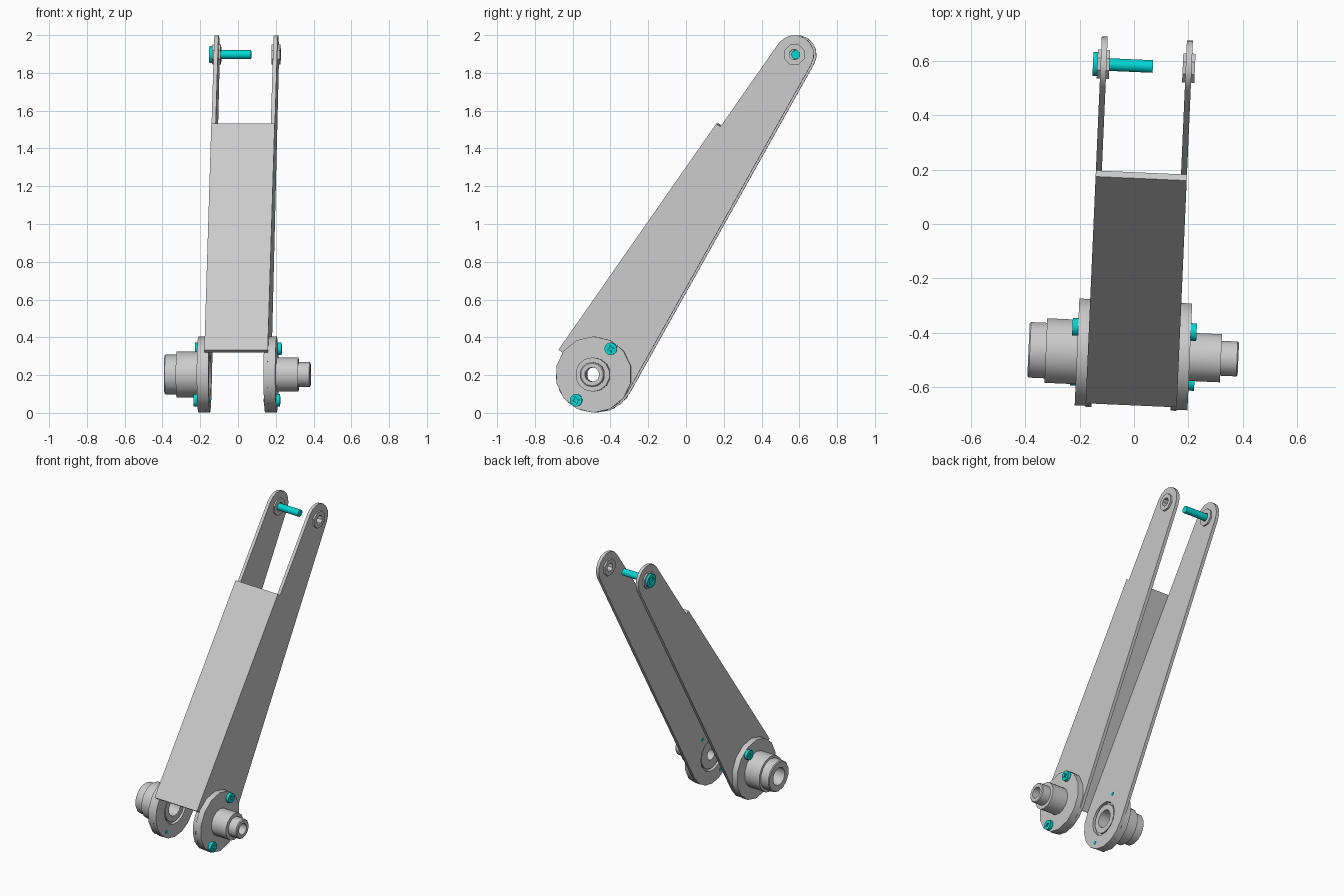
import bpy, bmesh
from math import sin, cos, pi, atan2, acos, hypot, radians
from mathutils import Matrix

if "Cube" in bpy.data.objects:
    bpy.data.objects.remove(bpy.data.objects["Cube"])

# The whole arm is turned slightly about z
PLACE = Matrix.Translation((0.019, 0, 0)) @ Matrix.Rotation(-0.044, 4, 'Z')
LOW, LOW_R = (-0.481, 0.203), 0.202      # axle centre (y, z) and plate radius
TOP, TOP_R = (0.582, 1.897), 0.103       # pin centre (y, z) and plate radius
IN, OUT = 0.146, 0.168                   # side plate faces

teal = bpy.data.materials.new("teal_metal")
teal.diffuse_color = (0.0, 0.68, 0.66, 1)
teal.use_nodes = True
teal.node_tree.nodes["Principled BSDF"].inputs["Base Color"].default_value = teal.diffuse_color


def add(name, mesh, mat=None):
    ob = bpy.data.objects.new(name, mesh)
    bpy.context.collection.objects.link(ob)
    ob.matrix_world = PLACE
    if mat:
        mesh.materials.append(mat)
    bpy.ops.object.select_all(action='DESELECT')
    ob.select_set(True)
    bpy.context.view_layer.objects.active = ob
    bpy.ops.object.shade_smooth_by_angle(angle=radians(32))
    return ob


def lathe(name, side, centre, profile, segs, closed=False, star=(), mat=None):
    """Turn (x, radius) points about an x axis; side mirrors it, star marks cross-shaped rings."""
    bm = bmesh.new()
    rings = []
    for k, (x, r) in enumerate(profile):
        ring = []
        for i in range(segs):
            a = 2 * pi * (i + 0.5) / segs
            q = r * (0.4 if k in star and i % 4 else 1)
            ring.append(bm.verts.new((side * x, centre[0] + q * cos(a), centre[1] + q * sin(a))))
        rings.append(ring)
    for k in range(len(rings) if closed else len(rings) - 1):
        a, b = rings[k], rings[(k + 1) % len(rings)]
        for i in range(segs):
            j = (i + 1) % segs
            bm.faces.new((a[i], a[j], b[j], b[i]))
    bmesh.ops.remove_doubles(bm, verts=bm.verts, dist=1e-5)
    bmesh.ops.recalc_face_normals(bm, faces=bm.faces)
    me = bpy.data.meshes.new(name)
    bm.to_mesh(me)
    bm.free()
    return add(name, me, mat)


def arc(c, r, a0, a1, n):
    return [(c[0] + r * cos(a0 + (a1 - a0) * i / n), c[1] + r * sin(a0 + (a1 - a0) * i / n))
            for i in range(n + 1)]


def plate(name, x0, x1, loops):
    """Flat sheet in the y-z plane with holes, from x0 to x1."""
    cu = bpy.data.curves.new(name + "_outline", 'CURVE')
    cu.dimensions, cu.fill_mode, cu.extrude = '2D', 'BOTH', abs(x1 - x0) / 2
    for pts in loops:
        sp = cu.splines.new('POLY')
        sp.points.add(len(pts) - 1)
        for p, (y, z) in zip(sp.points, pts):
            p.co = (y, z, 0, 1)
        sp.use_cyclic_u = True
    tmp = bpy.data.objects.new(name + "_outline", cu)
    bpy.context.collection.objects.link(tmp)
    bpy.context.view_layer.update()
    dg = bpy.context.evaluated_depsgraph_get()
    me = bpy.data.meshes.new_from_object(tmp.evaluated_get(dg))
    bpy.data.objects.remove(tmp)
    me.transform(Matrix(((0, 0, 1, (x0 + x1) / 2), (1, 0, 0, 0), (0, 1, 0, 0), (0, 0, 0, 1))))
    bm = bmesh.new()
    bm.from_mesh(me)
    bmesh.ops.remove_doubles(bm, verts=bm.verts, dist=1e-5)
    bmesh.ops.recalc_face_normals(bm, faces=bm.faces)
    bm.to_mesh(me)
    bm.free()
    return add(name, me)


# Side plate outline: two arcs joined by their outer tangents
dy, dz = TOP[0] - LOW[0], TOP[1] - LOW[1]
mid = atan2(dz, dy)
spread = acos((LOW_R - TOP_R) / hypot(dy, dz))
outline = (arc(TOP, TOP_R, mid - spread, mid + spread, 8)
           + arc(LOW, LOW_R, mid + spread, mid + 2 * pi - spread, 9))
axle_hole = arc(LOW, 0.112, 0, 2 * pi * 13 / 14, 13)
pin_hole = arc(TOP, 0.045, 0, 2 * pi * 7 / 8, 7)
for side, tag in ((-1, "left"), (1, "right")):
    plate(tag + "_side_plate", side * IN, side * OUT, [outline, axle_hole, pin_hole])

# Cover sheet lying on the upper edge of both plates
n = (cos(mid + spread), sin(mid + spread))
d = (n[1], -n[0])
start = (LOW[0] + LOW_R * n[0], LOW[1] + LOW_R * n[1])
cover = [(start[0] + s * d[0] + h * n[0], start[1] + s * d[1] + h * n[1])
         for s, h in ((0, 0), (1.46, 0), (1.46, 0.027), (0, 0.027))]
plate("top_cover", -OUT, OUT, [cover])

# Flanged stub axles, the left one larger
for side, tag, r1, r2, bore in ((-1, "left", 0.122, 0.105, 0.06), (1, "right", 0.091, 0.066, 0.038)):
    lathe(tag + "_flanged_hub", side, LOW,
          [(0.152, bore), (0.152, 0.098), (OUT, 0.098), (OUT, LOW_R), (0.208, LOW_R), (0.208, r1),
           (0.323, r1), (0.323, r2), (0.382, r2), (0.387, r2 - 0.006), (0.387, bore)],
          14, closed=True)
    # Two flange bolts with cross sockets
    for k in (-1, 1):
        lathe(f"{tag}_flange_bolt", side, (LOW[0] + k * 0.092, LOW[1] + k * 0.136),
              [(0.143, 0), (0.143, 0.012), (0.206, 0.012), (0.206, 0.033), (0.229, 0.033),
               (0.229, 0.022), (0.218, 0.022), (0.218, 0)], 16, star=(5, 6), mat=teal)
    # Boss around the pin hole
    lathe(tag + "_pin_boss", side, TOP,
          [(0.135, 0.029), (0.135, 0.058), (0.18, 0.058), (0.18, 0.029)], 8, closed=True)

# Pin at the top, fixed to the left plate
lathe("top_pin", -1, TOP,
      [(-0.025, 0), (-0.025, 0.024), (0.177, 0.024), (0.177, 0.046), (0.196, 0.046),
       (0.196, 0.025), (0.186, 0.025), (0.186, 0)], 12, mat=teal)
